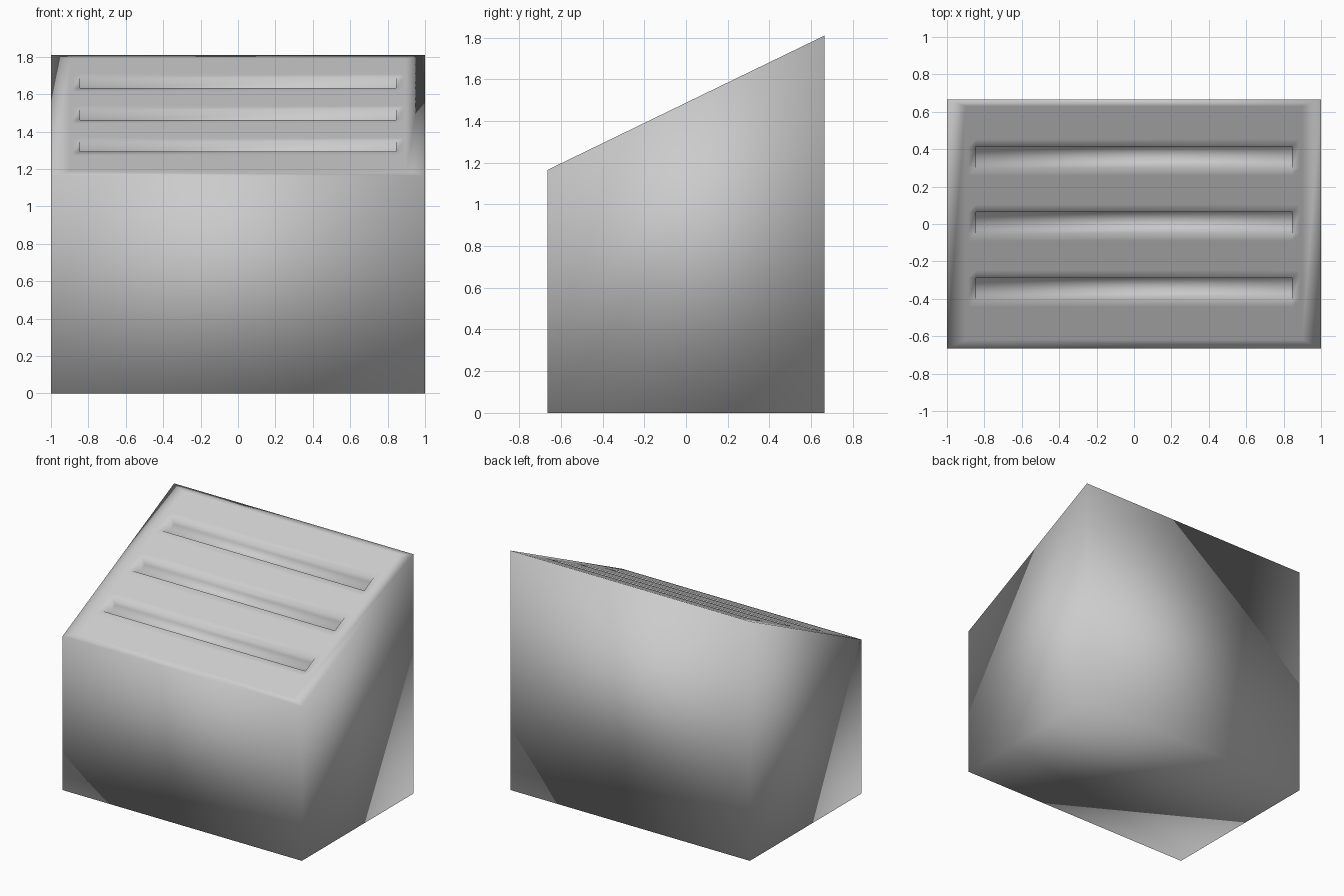
import bpy, bmesh
from mathutils import Vector

if "Cube" in bpy.data.objects:
    bpy.data.objects.remove(bpy.data.objects["Cube"])

W, D = 1.0, 0.665            # half width, half depth
Z_FRONT, Z_BACK = 1.165, 1.81
SLOPE = (Z_BACK - Z_FRONT) / (2 * D)
INWARD = Vector((0, SLOPE, -1)).normalized()
SLOT_DEPTH = 0.07
SLOTS = [(-0.402, -0.288), (-0.05, 0.064), (0.3, 0.414)]

bm = bmesh.new()


def on_top(x, y, depth=0.0):
    """Vertex on the sloping top, optionally sunk perpendicular to it."""
    return bm.verts.new(Vector((x, y, Z_FRONT + (y + D) * SLOPE)) + INWARD * depth)


# Body: outer corners, floor and walls
corners = [(-W, -D), (W, -D), (W, D), (-W, D)]
low = [bm.verts.new((x, y, 0)) for x, y in corners]
high = [on_top(x, y) for x, y in corners]
bm.faces.new(low[::-1])
for i in range(4):
    j = (i + 1) % 4
    bm.faces.new((low[i], low[j], high[j], high[i]))

# Flush top panel, with a supporting band around each slot
xs = [-0.9, -0.885, -0.845, 0.845, 0.885, 0.9]
ys = [-0.62]
for a, b in SLOTS:
    ys += [a - 0.04, a, b, b + 0.04]
ys.append(0.63)
grid = [[on_top(x, y) for x in xs] for y in ys]
slot_rows = [ys.index(a) for a, b in SLOTS]
for r in range(len(ys) - 1):
    for c in range(len(xs) - 1):
        rim = [grid[r][c], grid[r][c + 1], grid[r + 1][c + 1], grid[r + 1][c]]
        if c == 2 and r in slot_rows:
            # Sunken slot: four walls and a floor
            floor = [bm.verts.new(v.co + INWARD * SLOT_DEPTH) for v in rim]
            for i in range(4):
                j = (i + 1) % 4
                bm.faces.new((rim[i], rim[j], floor[j], floor[i]))
            bm.faces.new(floor)
        else:
            bm.faces.new(rim)

# Border between the panel and the outer edge
sides = [grid[0], [row[-1] for row in grid],
         grid[-1][::-1], [row[0] for row in grid][::-1]]
for i, side in enumerate(sides):
    bm.faces.new([high[i], high[(i + 1) % 4]] + side[::-1])

bmesh.ops.recalc_face_normals(bm, faces=bm.faces)
for f in bm.faces:
    f.smooth = True
mesh = bpy.data.meshes.new("slotted_sloping_box")
bm.to_mesh(mesh)
bm.free()
bpy.context.collection.objects.link(bpy.data.objects.new("slotted_sloping_box", mesh))
